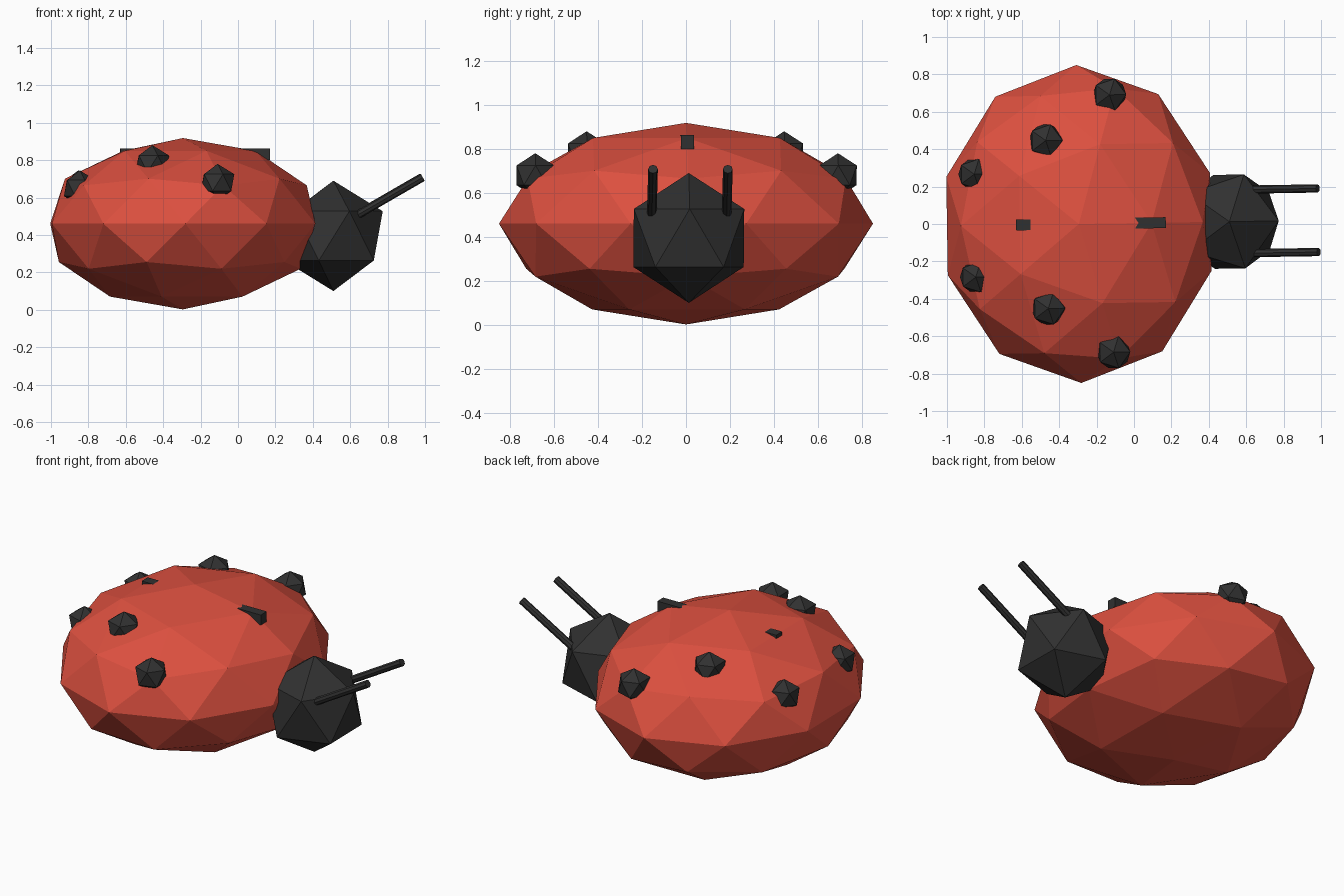
import bpy
from math import radians
from mathutils import Matrix, Vector

if "Cube" in bpy.data.objects:
    bpy.data.objects.remove(bpy.data.objects["Cube"])

# The whole beetle is turned very slightly about the body centre
PIVOT = Vector((-0.295, 0, 0))
TURN = (Matrix.Translation(PIVOT) @ Matrix.Rotation(radians(0.9), 4, 'Z')
        @ Matrix.Translation(-PIVOT))


def material(name, color):
    m = bpy.data.materials.new(name)
    m.diffuse_color = color
    m.use_nodes = True
    m.node_tree.nodes["Principled BSDF"].inputs["Base Color"].default_value = m.diffuse_color
    return m


RED = material("shell_red", (0.72, 0.08, 0.05, 1))
BLACK = material("matte_black", (0.03, 0.03, 0.03, 1))


def finish(name, mat):
    ob = bpy.context.object
    ob.name = name
    ob.data.materials.append(mat)
    bpy.context.view_layer.update()
    ob.matrix_world = TURN @ ob.matrix_world
    return ob


def ico(name, loc, radii, subdivisions, mat):
    bpy.ops.mesh.primitive_ico_sphere_add(subdivisions=subdivisions, radius=1, location=loc)
    bpy.context.object.scale = radii
    return finish(name, mat)


# Shell and head
ico("body", (-0.295, 0, 0.46), (0.741, 0.85, 0.458), 2, RED)
ico("head", (0.51, 0, 0.395), (0.295,) * 3, 1, BLACK)

# Back stripe, mostly sunk into the shell
bpy.ops.mesh.primitive_cube_add(size=1, location=(-0.23, 0, 0.831))
bpy.context.object.scale = (0.80, 0.058, 0.062)
finish("back_stripe", BLACK)

# Mirrored spots and antennae
spots = [((-0.12, 0.688, 0.68), 0.1),
         ((-0.465, 0.449, 0.78), 0.1),
         ((-0.85, 0.275, 0.65), 0.095)]
start, end = Vector((0.639, 0.17, 0.508)), Vector((0.985, 0.17, 0.708))
for side, label in ((1, "left"), (-1, "right")):
    for i, ((x, y, z), r) in enumerate(spots, 1):
        ico(f"{label}_spot_{i}", (x, side * y, z), (r, r, r), 1, BLACK)
    mid = (start + end) / 2
    bpy.ops.mesh.primitive_cylinder_add(
        vertices=8, radius=0.022, depth=(end - start).length,
        location=(mid.x, side * mid.y, mid.z), rotation=(0, radians(60), 0))
    finish(f"{label}_antenna", BLACK)
